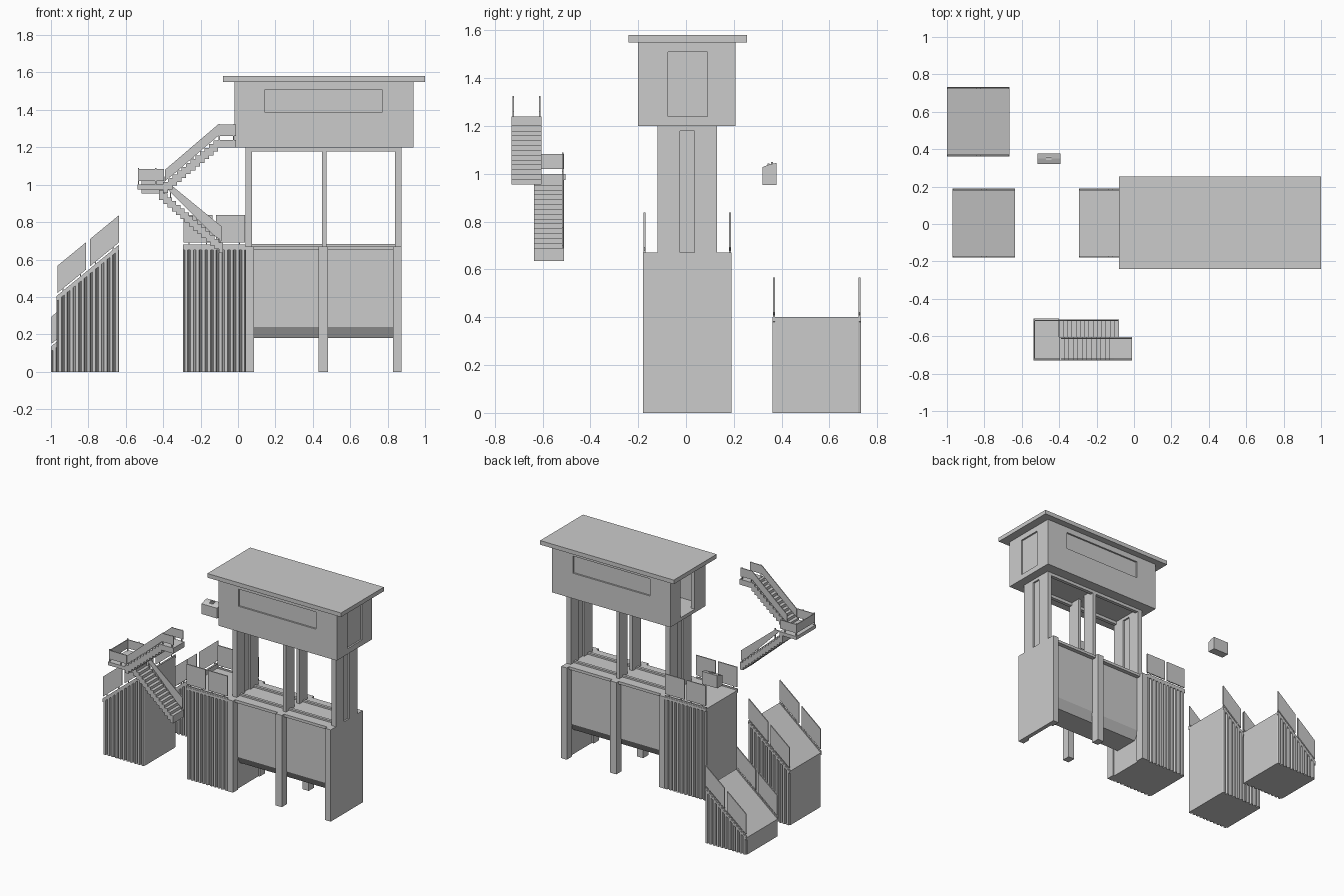
import bpy, bmesh

if "Cube" in bpy.data.objects:
    bpy.data.objects.remove(bpy.data.objects["Cube"])

YC = 0.005  # centre line of the tower


def mesh_obj(name, bm):
    bmesh.ops.recalc_face_normals(bm, faces=bm.faces)
    me = bpy.data.meshes.new(name)
    bm.to_mesh(me)
    bm.free()
    ob = bpy.data.objects.new(name, me)
    bpy.context.collection.objects.link(ob)
    return ob


def loft(name, a, b):
    """Solid between two matching outlines."""
    bm = bmesh.new()
    va = [bm.verts.new(p) for p in a]
    vb = [bm.verts.new(p) for p in b]
    n = len(a)
    bm.faces.new(va)
    bm.faces.new(vb[::-1])
    for i in range(n):
        j = (i + 1) % n
        bm.faces.new((va[i], vb[i], vb[j], va[j]))
    return mesh_obj(name, bm)


def box(name, x0, x1, y0, y1, z0, z1):
    c = [(x0, y0), (x1, y0), (x1, y1), (x0, y1)]
    return loft(name, [(x, y, z0) for x, y in c], [(x, y, z1) for x, y in c])


def prism_y(name, pts, y0, y1):
    return loft(name, [(x, y0, z) for x, z in pts], [(x, y1, z) for x, z in pts])


def prism_x(name, pts, x0, x1):
    return loft(name, [(x0, y, z) for y, z in pts], [(x1, y, z) for y, z in pts])


def cut(ob, cutter):
    m = ob.modifiers.new("cut", 'BOOLEAN')
    m.operation = 'DIFFERENCE'
    m.solver = 'EXACT'
    m.object = cutter
    cutter.hide_render = True
    cutter.hide_set(True)


def clad_block(name, x0, x1, y0, y1, top0, top1):
    """Ribbed block with a flat or sloping top, edge trims and two railing panels a side."""
    slope = (top1 - top0) / (x1 - x0)
    f = lambda x: top0 + slope * (x - x0)
    n, d = 11, 0.012
    p = (x1 - x0) / n
    front = []
    for i in range(n):
        x = x0 + i * p
        front += [(x, y0 + d), (x + p * .2, y0 + d), (x + p * .35, y0), (x + p * .85, y0)]
    front.append((x1, y0 + d))
    plan = front + [(x, y0 + y1 - y) for x, y in reversed(front)]
    loft(name + "_ribbed_body", [(x, y, 0) for x, y in plan],
         [(x, y, f(x) - 0.012) for x, y in plan])
    prism_y(name + "_deck", [(x0, f(x0) - .018), (x1, f(x1) - .018), (x1, f(x1)), (x0, f(x0))], y0, y1)
    for side, y in (("front", y0 + .002), ("back", y1 - .010)):
        xm = (x0 + x1) / 2
        for k, (a, b) in enumerate(((x0 + .004, xm - .01), (xm + .01, x1 - .002))):
            prism_y(f"{name}_{side}_panel_{k}",
                    [(a, f(a) + .022), (b, f(b) + .022), (b, f(b) + .168), (a, f(a) + .168)], y, y + .008)
            for x in (a + .03, b - .03):
                box(f"{name}_{side}_post", x - .003, x + .003, y + .001, y + .007, f(x) - .01, f(x) + .03)
        prism_y(f"{name}_{side}_curb", [(x0, f(x0) - .005), (x1, f(x1) - .005), (x1, f(x1) + .01), (x0, f(x0) + .01)],
                y, y + .008)


# Entrance block and the two separate ramp blocks
clad_block("entrance", -.295, .04, -.18, .19, .67, .67)
clad_block("upper_ramp", -.97, -.635, -.18, .19, .395, .67)
clad_block("lower_ramp", -1.0, -.665, .362, .732, .125, .40)

# Lower tower: end walls with flanges, middle legs, tank with tapered bottom
box("left_end_wall", .04, .075, -.175, .185, 0, .67)
box("right_end_wall", .845, .875, -.18, .19, 0, .67)
for s, (a, b) in (("front", (-.18, -.12)), ("back", (.13, .19))):
    box(f"left_{s}_leg", .04, .085, a, b, 0, .67)
    box(f"middle_{s}_leg", .43, .48, a, b, 0, .67)
    box(f"right_{s}_leg", .83, .875, a, b, 0, .67)
tank = [(-.125, .65), (-.125, .24), (-.085, .18), (.095, .18), (.135, .24), (.135, .65)]
prism_x("tank", tank, .07, .85)
box("tank_deck", .04, .86, -.155, .165, .65, .67)
for y in (-.085, .075):
    box("deck_curb", .07, .845, y, y + .02, .67, .682)

# Upper columns in pairs, with recessed infill at both ends
for x0, x1, tag in ((.04, .075, "left"), (.448, .472, "middle"), (.84, .875, "right")):
    for y0, y1 in ((-.12, -.025), (.035, .13)):
        box(f"{tag}_column", x0, x1, y0, y1, .67, 1.2)
    if tag != "middle":
        box(f"{tag}_column_infill", x0 + .012, x1 - .012, -.03, .04, .67, 1.18)
for y0, y1 in ((-.12, -.095), (.105, .13)):
    box("cabin_support_beam", .04, .875, y0, y1, 1.178, 1.2)
for x0 in (.04, .84):
    box("cabin_cross_beam", x0, x0 + .035, -.12, .13, 1.178, 1.2)

# Cabin with hollow inside, open door on the left, recessed windows
cabin = box("cabin", -.018, .938, -.2, .207, 1.2, 1.552)
cut(cabin, box("cabin_room_cutter", .012, .905, -.17, .177, 1.225, 1.53))
cut(cabin, box("door_cutter", -.05, .03, -.075, .09, 1.225, 1.51))
cut(cabin, box("side_window_cutter", .926, .97, -.075, .09, 1.24, 1.51))
cut(cabin, box("front_window_cutter", .145, .77, -.25, -.188, 1.385, 1.51))
cut(cabin, box("back_window_cutter", .145, .77, .195, .25, 1.385, 1.51))
box("roof", -.08, 1.0, -.24, .255, 1.55, 1.58)


def flight(name, x0, z0, dx, dz, n, drop, y0, y1):
    """Stepped slab: zigzag top and zigzag underside."""
    top, under = [], []
    for i in range(n):
        top += [(x0 + i * dx, z0 + (i + 1) * dz), (x0 + (i + 1) * dx, z0 + (i + 1) * dz)]
    under = [(x, z - drop) for x, z in reversed(top)]
    prism_y(name, top + under, y0, y1)


# Free-standing staircase: two flights, landing, top platform
flight("upper_flight", -.40, .995, .0245, .0202, 12, .06, -.73, -.605)
flight("lower_flight", -.08, .69 - .02, -.0228, .0202, 15, .055, -.635, -.51)
box("landing", -.538, -.40, -.73, -.505, .975, 1.0)
box("top_platform", -.11, -.01, -.73, -.605, 1.2, 1.24)

# Staircase railings
for y in (-.725, -.615):
    prism_y("upper_rail_panel", [(-.39, 1.02), (-.34, 1.06), (-.107, 1.26), (-.012, 1.26),
                                 (-.012, 1.322), (-.107, 1.322), (-.39, 1.08)], y, y + .006)
    for x, z in ((-.37, 1.0), (-.24, 1.11), (-.10, 1.23), (-.025, 1.23)):
        box("upper_rail_post", x - .003, x + .003, y, y + .006, z, z + .095)
prism_y("lower_rail_panel", [(-.40, 1.0), (-.36, 1.0), (-.085, .775), (-.085, .7), (-.13, .73)], -.518, -.512)
for x, z in ((-.36, .92), (-.22, .78), (-.095, .67)):
    box("lower_rail_post", x - .003, x + .003, -.518, -.512, z, z + .09)
box("landing_end_panel", -.534, -.528, -.725, -.51, 1.02, 1.083)
box("landing_front_panel", -.53, -.395, -.725, -.719, 1.02, 1.083)
box("landing_back_panel", -.53, -.40, -.518, -.512, 1.02, 1.083)
for x in (-.531, -.44):
    for y in (-.722, -.515):
        box("landing_post", x - .003, x + .003, y - .003, y + .003, .99, 1.09)

# Small control desk with sloped top and two buttons
prism_x("control_desk", [(.32, .953), (.378, .953), (.378, 1.045), (.35, 1.04), (.32, 1.028)], -.517, -.393)
for y, z in ((.345, 1.036), (.36, 1.041)):
    box("desk_button", -.47, -.44, y - .004, y + .004, z - .005, z + .008)
